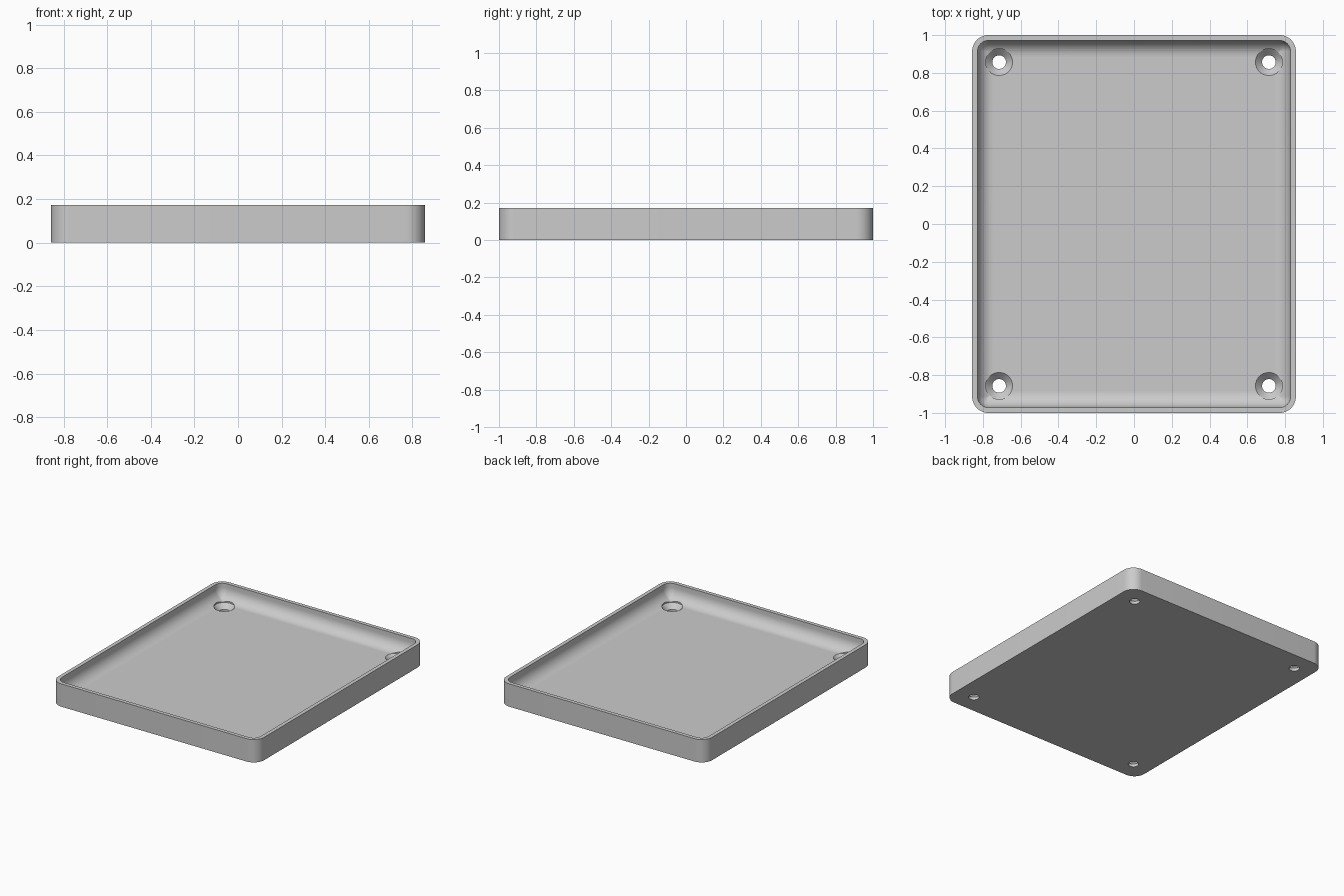
import bpy, bmesh, math

cube = bpy.data.objects.get("Cube")
if cube:
    bpy.data.objects.remove(cube, do_unlink=True)

HALF_X, HALF_Y, HEIGHT = 0.857, 1.0, 0.172
CORNER, WALL, FLOOR, FILLET = 0.086, 0.029, 0.057, 0.086
HOLE_X, HOLE_Y, HOLE_R, SINK_R = 0.714, 0.857, 0.036, 0.071
ARC = 12

grey = bpy.data.materials.new("light grey")
grey.use_nodes = True
colour = (0.6, 0.6, 0.6, 1)
grey.diffuse_color = colour
grey.node_tree.nodes["Principled BSDF"].inputs["Base Color"].default_value = colour


def make_object(name, bm):
    bmesh.ops.recalc_face_normals(bm, faces=bm.faces)
    mesh = bpy.data.meshes.new(name)
    bm.to_mesh(mesh)
    bm.free()
    mesh.materials.append(grey)
    obj = bpy.data.objects.new(name, mesh)
    bpy.context.collection.objects.link(obj)
    return obj


def rounded_ring(bm, inset, z):
    """Rounded rectangle, inset from the outer edge."""
    r = max(CORNER - inset, 0.004)
    cx, cy = HALF_X - inset - r, HALF_Y - inset - r
    ring = []
    for q, (sx, sy) in enumerate([(1, 1), (-1, 1), (-1, -1), (1, -1)]):
        for i in range(ARC + 1):
            a = math.pi / 2 * (q + i / ARC)
            ring.append(bm.verts.new((sx * cx + r * math.cos(a), sy * cy + r * math.sin(a), z)))
    return ring


def circle_ring(bm, x, y, r, z, n=48):
    angles = [2 * math.pi * i / n for i in range(n)]
    return [bm.verts.new((x + r * math.cos(a), y + r * math.sin(a), z)) for a in angles]


def skin(bm, rings):
    """Join successive rings and cap both ends."""
    for a, b in zip(rings, rings[1:]):
        for i in range(len(a)):
            j = (i + 1) % len(a)
            bm.faces.new((a[i], a[j], b[j], b[i]))
    bm.faces.new(rings[0])
    bm.faces.new(rings[-1])


# Tray: outer wall, rim, inner wall and a rounded cove down to the floor
profile = [(0, 0), (0, HEIGHT), (WALL, HEIGHT)]
for i in range(ARC + 1):
    a = math.pi / 2 * i / ARC
    profile.append((WALL + FILLET * (1 - math.cos(a)), FLOOR + FILLET * (1 - math.sin(a))))
bm = bmesh.new()
skin(bm, [rounded_ring(bm, d, z) for d, z in profile])
tray = make_object("tray", bm)

# Countersunk screw holes in the four corners
bm = bmesh.new()
sink_z = FLOOR - (SINK_R - HOLE_R)
for sx in (-1, 1):
    for sy in (-1, 1):
        steps = [(HOLE_R, -0.05), (HOLE_R, sink_z), (SINK_R, FLOOR), (SINK_R, 0.16)]
        skin(bm, [circle_ring(bm, sx * HOLE_X, sy * HOLE_Y, r, z) for r, z in steps])
cutter = make_object("screw_hole_cutter", bm)
cutter.hide_render = True

cut = tray.modifiers.new("screw holes", 'BOOLEAN')
cut.operation = 'DIFFERENCE'
cut.solver = 'EXACT'
cut.object = cutter
bpy.context.view_layer.objects.active = tray
bpy.ops.object.select_all(action='DESELECT')
tray.select_set(True)
bpy.ops.object.modifier_apply(modifier=cut.name)
bpy.data.objects.remove(cutter, do_unlink=True)
bpy.ops.object.shade_smooth_by_angle(angle=math.radians(30))
